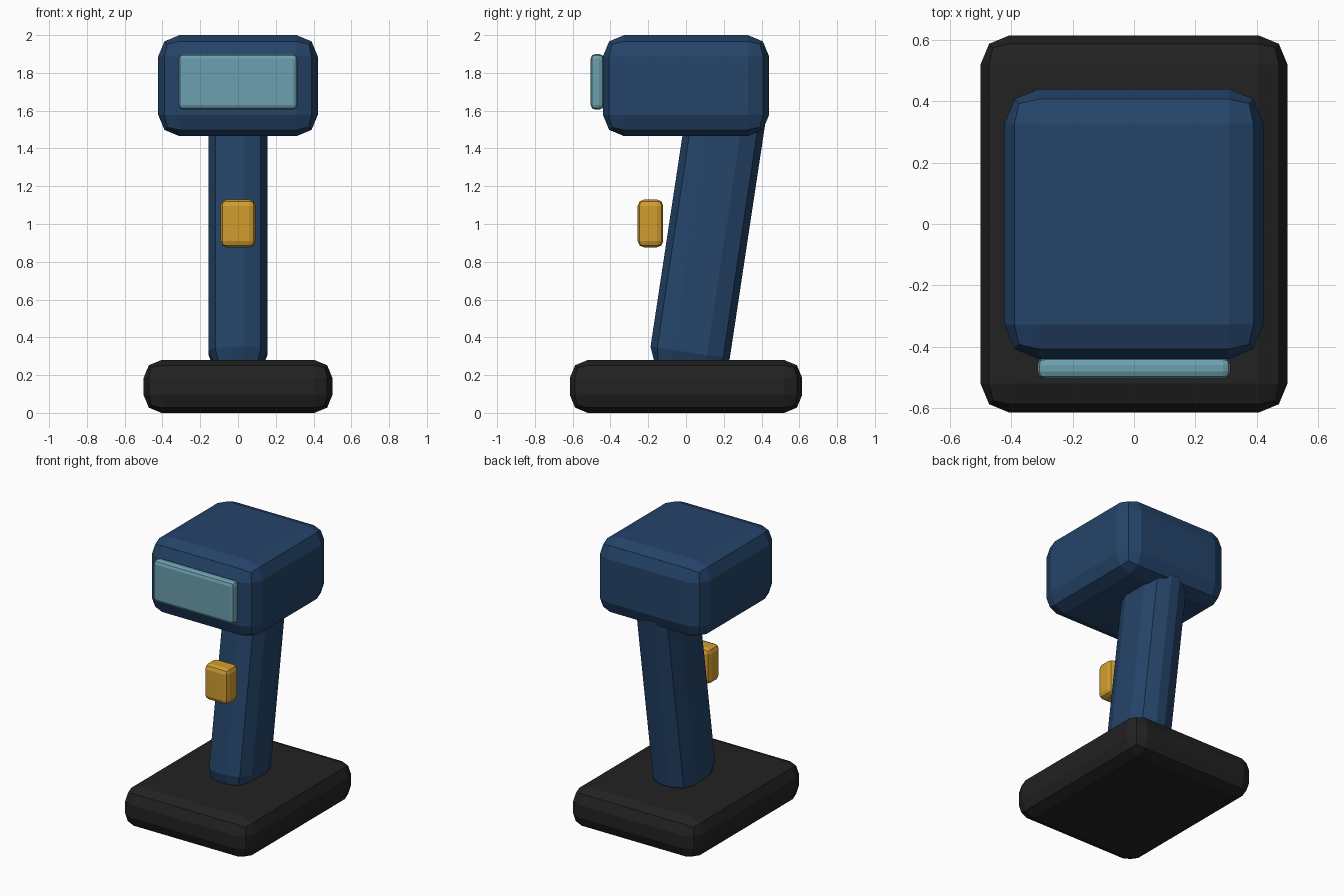
import bpy

if "Cube" in bpy.data.objects:
    bpy.data.objects.remove(bpy.data.objects["Cube"])


def material(name, color):
    m = bpy.data.materials.new(name)
    m.diffuse_color = (*color, 1)
    m.use_nodes = True
    m.node_tree.nodes["Principled BSDF"].inputs["Base Color"].default_value = m.diffuse_color
    return m


def rounded_box(name, size, center, radius, mat, tilt=0.0, segments=2):
    """Box with bevelled edges, leaning about the x axis."""
    bpy.ops.mesh.primitive_cube_add(size=1, location=center)
    ob = bpy.context.object
    ob.name = name
    ob.scale = size
    bpy.ops.object.transform_apply(location=False, rotation=False, scale=True)
    ob.rotation_euler.x = tilt
    bevel = ob.modifiers.new("rounded_edges", "BEVEL")
    bevel.width = radius
    bevel.segments = segments
    ob.data.materials.append(mat)
    return ob


blue = material("navy blue", (0.018, 0.058, 0.142))
black = material("soft black", (0.016, 0.016, 0.016))
glass = material("pale teal glass", (0.15, 0.35, 0.42))
amber = material("amber", (0.64, 0.34, 0.03))

# Foot, leaning grip and scanning head
rounded_box("base", (1.0, 1.23, 0.28), (0, 0, 0.14), 0.095, black)
rounded_box("handle", (0.312, 0.424, 1.49), (0, 0.115, 0.935), 0.122, blue, tilt=-0.15)
rounded_box("head", (0.845, 0.88, 0.535), (0, 0, 1.7325), 0.113, blue)

# Window on the front of the head, and the floating trigger
rounded_box("scan_window", (0.63, 0.07, 0.295), (0, -0.47, 1.753), 0.025, glass)
rounded_box("trigger", (0.185, 0.135, 0.253), (0, -0.188, 1.003), 0.033, amber)
